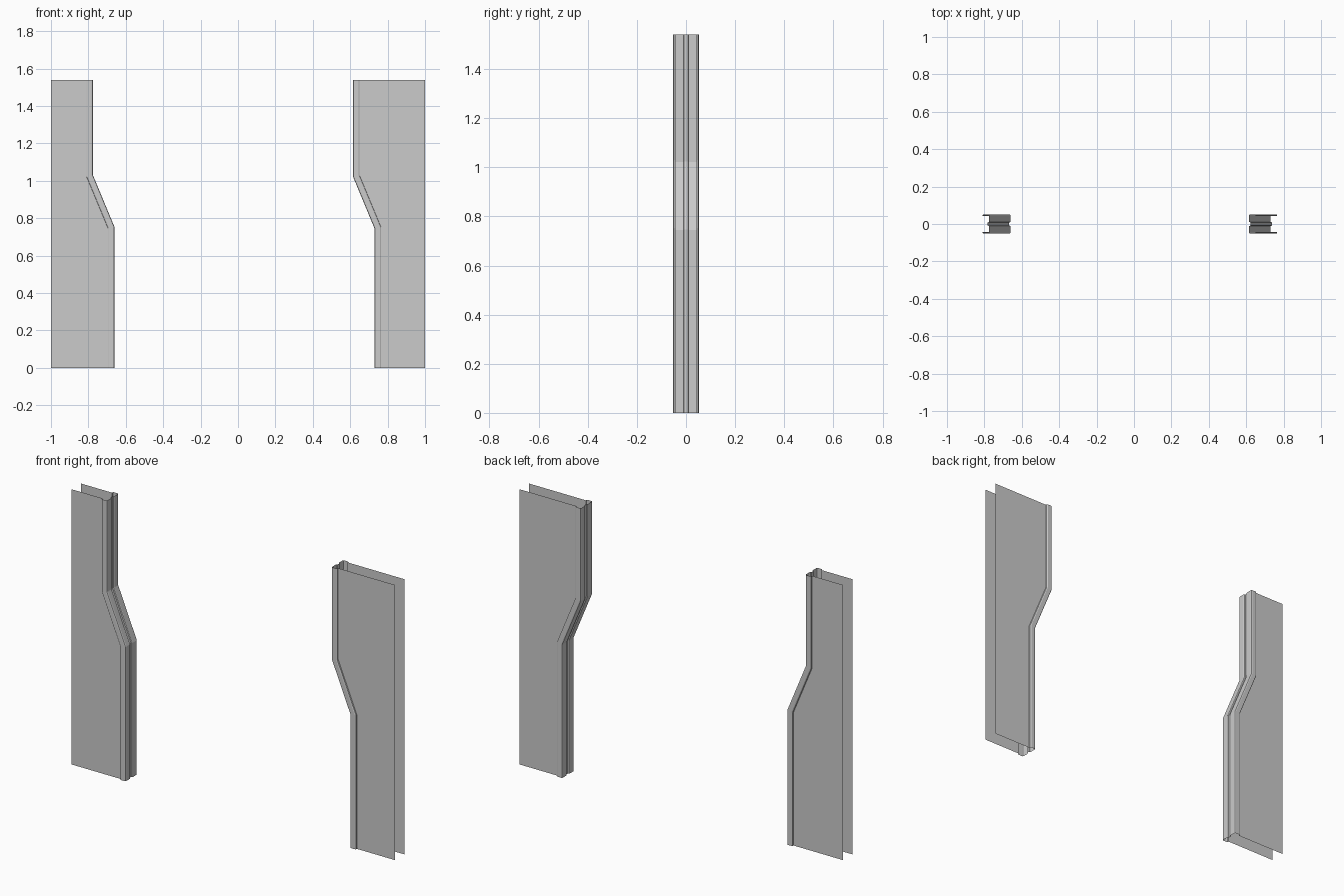
import bpy

if "Cube" in bpy.data.objects:
    bpy.data.objects.remove(bpy.data.objects["Cube"])

H = 1.54                       # wall height
WALL_Y = 0.042                 # half distance between the wall sheets
SHIFT, K_LOW, K_HIGH = 0.115, 0.745, 1.022

# Half of the door trim section: (distance toward the opening, y)
HALF = [(0, 0.042), (0.001, 0.049), (0.006, 0.052), (0.028, 0.052),
        (0.033, 0.050), (0.035, 0.044), (0.035, 0.013), (0.033, 0.010),
        (0.027, 0.008)]
SECTION = HALF + [(t, -y) for t, y in reversed(HALF)]


def path(x_top, u):
    """Edge line offset by u in x, mitred at both bends, top to bottom."""
    m = 0.2 * u
    return [(x_top + u, H), (x_top + u, K_HIGH + m),
            (x_top + SHIFT + u, K_LOW + m), (x_top + SHIFT + u, 0)]


def make(name, verts, faces):
    me = bpy.data.meshes.new(name)
    me.from_pydata(verts, [], faces)
    me.update()
    ob = bpy.data.objects.new(name, me)
    bpy.context.collection.objects.link(ob)
    return ob


def build_side(label, x_ref, side):
    # x_ref: leftmost trim edge at the top; side: direction toward the opening
    base = 0 if side > 0 else 0.035

    # Moulded trim swept down the stepped edge
    n = len(SECTION)
    columns = [path(x_ref, base + side * t) for t, _ in SECTION]
    verts = [(columns[i][r][0], SECTION[i][1], columns[i][r][1])
             for r in range(4) for i in range(n)]
    faces = []
    for r in range(3):
        for i in range(n - 1):
            a, b = r * n + i, r * n + i + 1
            f = (a, b, b + n, a + n)
            faces.append(f if side < 0 else f[::-1])
    make(label + "_door_trim", verts, faces)

    # Thin front and back wall sheets
    edge = path(x_ref, base)
    far = -side
    for face, y in (("front", -WALL_Y), ("back", WALL_Y)):
        v = [(x, y, z) for x, z in edge] + [(far, y, z) for _, z in edge]
        f = [(i, i + 1, i + 5, i + 4) for i in range(3)]
        if (y < 0) == (side > 0):
            f = [q[::-1] for q in f]
        make(f"{label}_{face}_wall", v, f)


build_side("left", -0.81, 1)
build_side("right", 0.615, -1)
